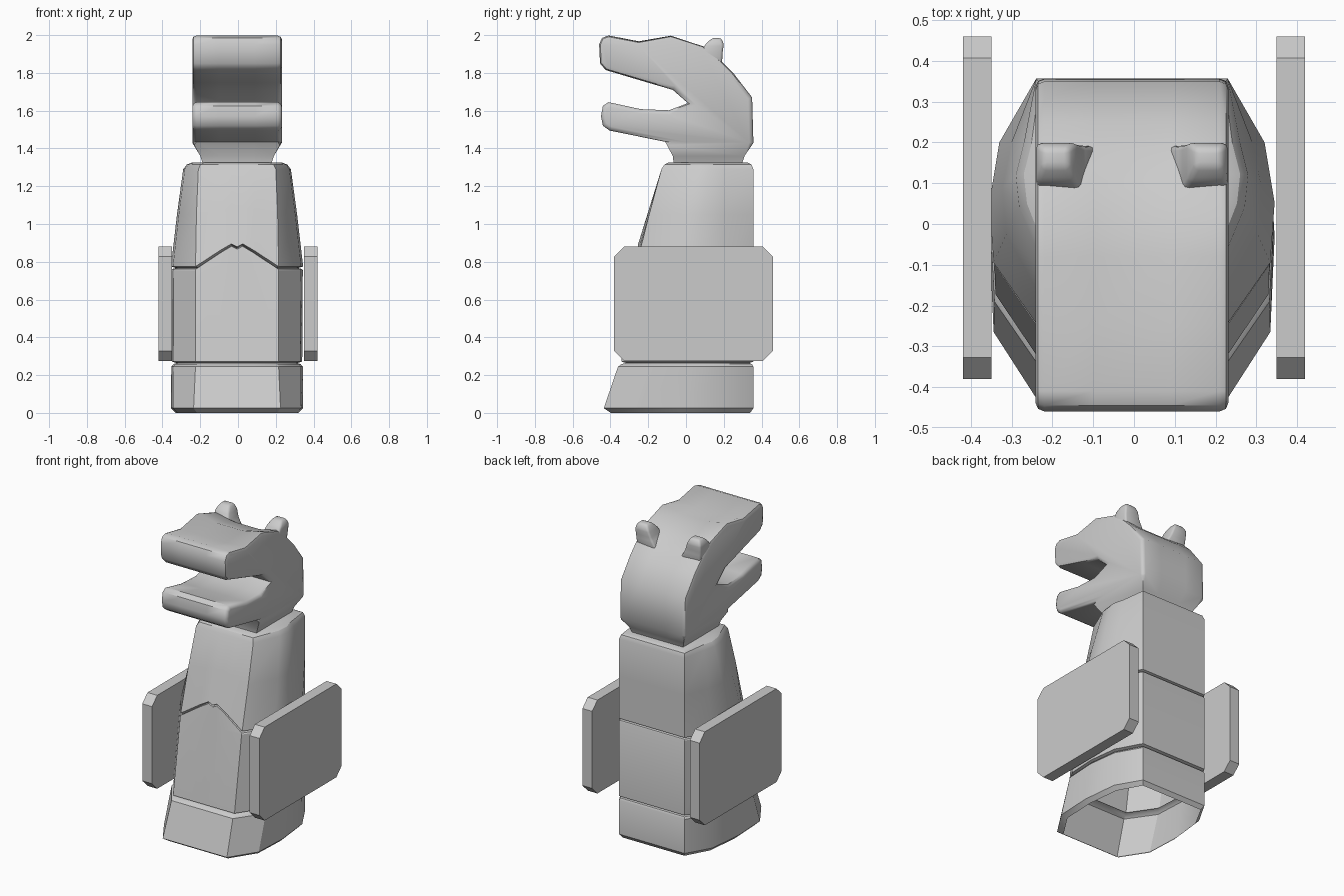
import bpy, bmesh, math

if "Cube" in bpy.data.objects:
    bpy.data.objects.remove(bpy.data.objects["Cube"])

CX = -0.005   # the body sits a hair left of the panels' centre


def finish(name, bm, angle=None):
    bmesh.ops.recalc_face_normals(bm, faces=bm.faces)
    me = bpy.data.meshes.new(name)
    bm.to_mesh(me)
    bm.free()
    ob = bpy.data.objects.new(name, me)
    bpy.context.collection.objects.link(ob)
    if angle:
        bpy.ops.object.select_all(action='DESELECT')
        ob.select_set(True)
        bpy.context.view_layer.objects.active = ob
        bpy.ops.object.shade_smooth_by_angle(angle=math.radians(angle))
    return ob


def loft(bm, rings, bottom=False, top=False):
    rows = [[bm.verts.new(p) for p in r] for r in rings]
    n = len(rows[0])
    for a, b in zip(rows, rows[1:]):
        for i in range(n):
            j = (i + 1) % n
            bm.faces.new((a[i], a[j], b[j], b[i]))
    if bottom:
        bm.faces.new(rows[0])
    if top:
        bm.faces.new(rows[-1])
    return rows


def plan(z, yf, ws, wf=0.22, inset=0.0, lift=0.0, bulge=0.0):
    """Body outline: flat front and back, swollen sides, optional raised front point."""
    ys = yf + 0.17
    half = [(0, yf - bulge * 0.7, 0.105), (0.03, yf - bulge, 0.12), (0.09, yf - bulge * 0.5, 0.085),
            (wf, yf, 0), (ws * 0.97, ys, 0), (ws, (ys + 0.2) / 2, 0),
            (ws * 0.93, 0.2, 0), (0.235, 0.357, 0)]
    s = 1 - inset / 0.35
    pts = [(x * s, 0.05 + (y + 0.2 * h * lift - 0.05) * s, z + h * lift) for x, y, h in half]
    both = pts + [(-x, y, z) for x, y, z in reversed(pts[1:])]
    return [(x + CX, y, z) for x, y, z in both]


def body(name, rings, top=False):
    bm = bmesh.new()
    loft(bm, rings, top=top)
    return finish(name, bm, 30)


# Body: open-bottomed shell in three bands split by grooves
body("base_band", [
    plan(0.0, -0.425, 0.345, 0.225, inset=0.02),
    plan(0.025, -0.435, 0.35, 0.23),
    plan(0.245, -0.36, 0.348),
    plan(0.258, -0.35, 0.345, inset=0.008),
    plan(0.264, -0.345, 0.345, inset=0.025)])
body("middle_band", [
    plan(0.264, -0.345, 0.345, inset=0.025),
    plan(0.272, -0.343, 0.345),
    plan(0.755, -0.27, 0.348),
    plan(0.762, -0.268, 0.348, lift=1, inset=0.004, bulge=0.01),
    plan(0.767, -0.267, 0.348, lift=1, inset=0.025)])
body("torso", [
    plan(0.767, -0.267, 0.348, lift=1, inset=0.025),
    plan(0.775, -0.265, 0.35, lift=1, bulge=0.012),
    plan(1.05, -0.195, 0.318, 0.215, lift=0.3, bulge=0.006),
    plan(1.29, -0.13, 0.285, 0.205),
    plan(1.315, -0.12, 0.275, 0.2, inset=0.012),
    plan(1.325, -0.11, 0.265, 0.19, inset=0.035)], top=True)

# Head: side profile with open jaws (y, z), swept across x
HEAD = [(-0.065, 1.315), (-0.07, 1.36), (-0.11, 1.435),            # neck front
        (-0.405, 1.495), (-0.44, 1.52), (-0.45, 1.57), (-0.44, 1.625), (-0.41, 1.645),
        (-0.24, 1.608), (-0.09, 1.602), (0.01, 1.64),              # lower jaw, mouth corner
        (-0.07, 1.71), (-0.2, 1.748), (-0.425, 1.815), (-0.455, 1.85),
        (-0.46, 1.95), (-0.445, 1.985), (-0.41, 1.998),            # snout tip
        (-0.25, 1.968), (-0.08, 2.0), (0.02, 1.968), (0.09, 1.945),
        (0.18, 1.87), (0.25, 1.80), (0.35, 1.67),                  # brow, skull
        (0.357, 1.43), (0.31, 1.36), (0.295, 1.315)]               # neck back
N = len(HEAD)
NECK = {0: 0.18, 1: 0.195, N - 2: 0.195, N - 1: 0.18}
DIP = {18: 0.012, 19: 0.03, 20: 0.035, 21: 0.03, 22: 0.012}
bm = bmesh.new()
rings = []
for t in (-1, -0.4, 0.4, 1):
    rings.append([(CX + t * NECK.get(i, 0.237), y, z - (DIP.get(i, 0) if abs(t) < 1 else 0))
                  for i, (y, z) in enumerate(HEAD)])
rows = loft(bm, rings)
for r in (rows[0], rows[-1]):
    bm.faces.new((r[0], r[1], r[N - 2], r[N - 1]))
    bm.faces.new((r[1], r[2], r[N - 3], r[N - 2]))
    bm.faces.new(r[2:N - 2])
rim = [bm.edges.get((r[i], r[i + 1])) for r in (rows[0], rows[-1]) for i in range(2, N - 3)]
bmesh.ops.recalc_face_normals(bm, faces=bm.faces)
bmesh.ops.bevel(bm, geom=rim, offset=0.022, segments=2, profile=0.5,
                affect='EDGES', clamp_overlap=False)
finish("head", bm, 45)

# Ears: tapered rounded nubs on the back corners of the skull
for side, name in ((-1, "ear_left"), (1, "ear_right")):
    bm = bmesh.new()
    rings = []
    for z, x0, x1, y0, y1 in ((1.83, 0.08, 0.225, 0.03, 0.19),
                              (1.90, 0.12, 0.233, 0.075, 0.193),
                              (1.955, 0.138, 0.235, 0.105, 0.2),
                              (1.985, 0.155, 0.22, 0.14, 0.185)):
        rings.append([(CX + side * x, y, z) for x, y in
                      ((x0, y0), (x1, y0), (x1, y1), (x0, y1))])
    loft(bm, rings, True, True)
    bmesh.ops.recalc_face_normals(bm, faces=bm.faces)
    bmesh.ops.bevel(bm, geom=bm.edges[:], offset=0.012, segments=2, profile=0.5,
                    affect='EDGES', clamp_overlap=True)
    finish(name, bm, 60)

# Side panels: slabs with clipped corners
Y0, Y1, Z0, Z1, C = -0.38, 0.46, 0.275, 0.88, 0.053
OUT = [(Y0 + C, Z0), (Y1 - C, Z0), (Y1, Z0 + C), (Y1, Z1 - C),
       (Y1 - C, Z1), (Y0 + C, Z1), (Y0, Z1 - C), (Y0, Z0 + C)]
for side, name in ((-1, "panel_left"), (1, "panel_right")):
    bm = bmesh.new()
    loft(bm, [[(side * x, y, z) for y, z in OUT] for x in (0.35, 0.42)], True, True)
    finish(name, bm)
